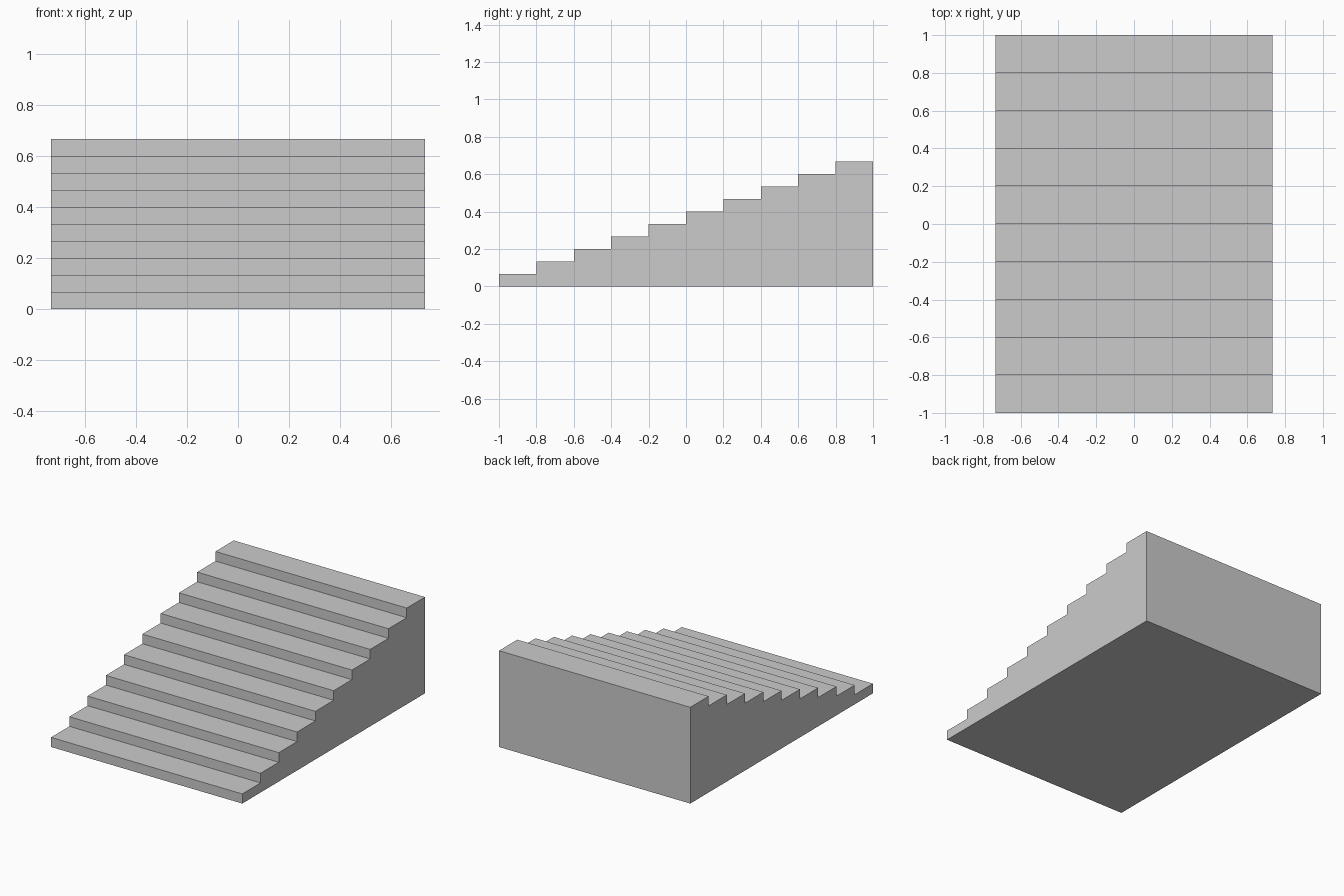
import bpy
import bmesh

if "Cube" in bpy.data.objects:
    bpy.data.objects.remove(bpy.data.objects["Cube"])

STEPS = 10
HALF_WIDTH = 0.733
TREAD = 2.0 / STEPS
RISE = 0.667 / STEPS

# Side profile: riser then tread for each step, closed down the back
profile = [(-1.0, 0.0)]
for i in range(STEPS):
    y, z = -1.0 + i * TREAD, (i + 1) * RISE
    profile += [(y, z), (y + TREAD, z)]
profile.append((1.0, 0.0))

# Solid staircase: extrude the profile across the width
bm = bmesh.new()
side = bm.faces.new([bm.verts.new((-HALF_WIDTH, y, z)) for y, z in profile])
extruded = bmesh.ops.extrude_face_region(bm, geom=[side], use_keep_orig=True)
verts = [g for g in extruded["geom"] if isinstance(g, bmesh.types.BMVert)]
bmesh.ops.translate(bm, verts=verts, vec=(2 * HALF_WIDTH, 0, 0))
bmesh.ops.recalc_face_normals(bm, faces=bm.faces)

mesh = bpy.data.meshes.new("staircase")
bm.to_mesh(mesh)
bm.free()
bpy.context.collection.objects.link(bpy.data.objects.new("staircase", mesh))
